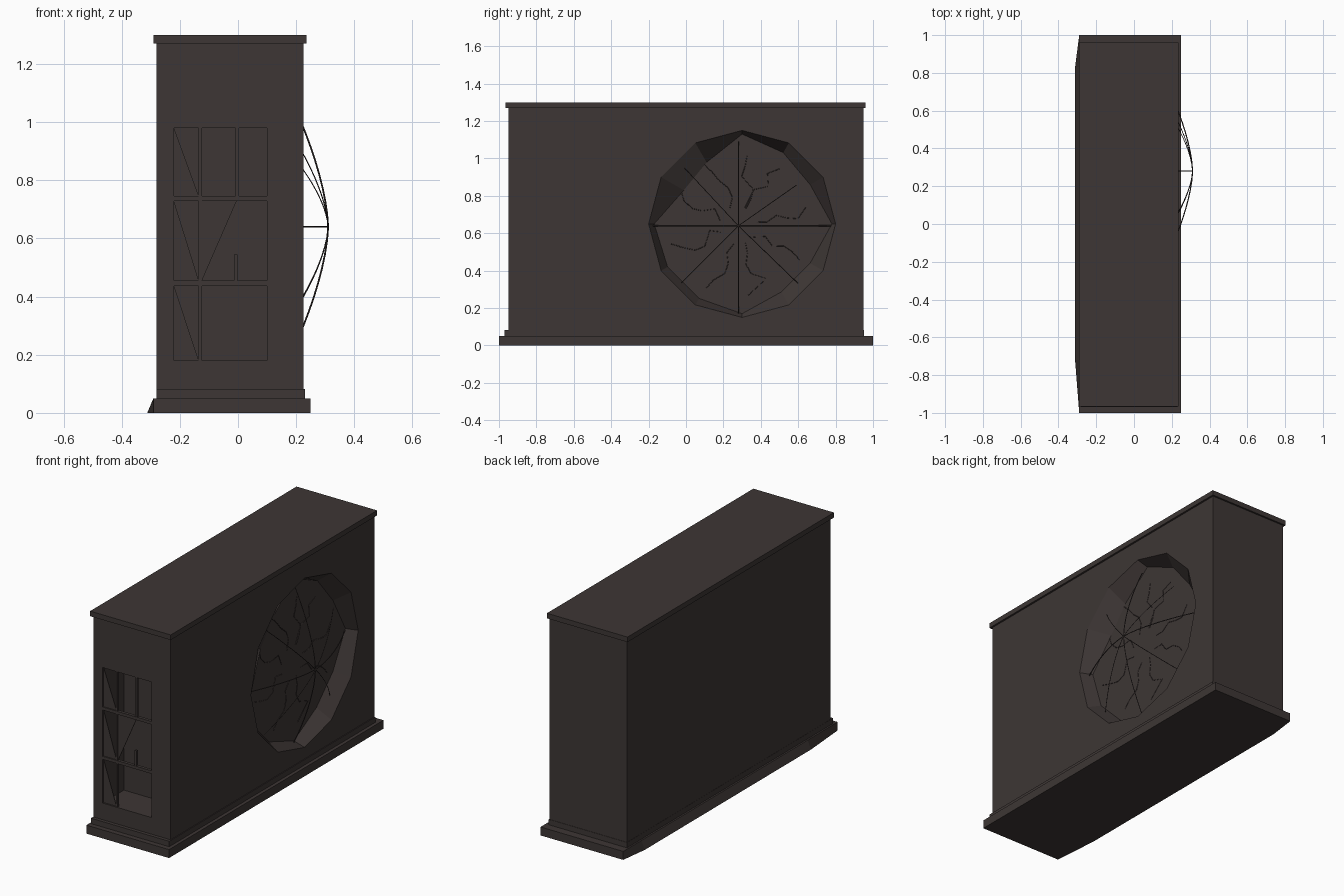
import bpy, bmesh, math, random

random.seed(4)
old = bpy.data.objects.get("Cube")
if old:
    bpy.data.objects.remove(old, do_unlink=True)

mat = bpy.data.materials.new("dark umber")
mat.use_nodes = True
COLOUR = (0.047, 0.037, 0.035, 1)
mat.diffuse_color = COLOUR
shader = next(n for n in mat.node_tree.nodes if n.type == "BSDF_PRINCIPLED")
shader.inputs["Base Color"].default_value = COLOUR
shader.inputs["Roughness"].default_value = 0.9


def add_mesh(name, bm):
    bmesh.ops.recalc_face_normals(bm, faces=bm.faces)
    me = bpy.data.meshes.new(name)
    bm.to_mesh(me)
    bm.free()
    me.materials.append(mat)
    ob = bpy.data.objects.new(name, me)
    bpy.context.collection.objects.link(ob)
    return ob


def loft(name, rings):
    """Closed solid through rings with equal point counts."""
    bm = bmesh.new()
    loops = [[bm.verts.new(p) for p in ring] for ring in rings]
    n = len(loops[0])
    for a, b in zip(loops, loops[1:]):
        for i in range(n):
            j = (i + 1) % n
            bm.faces.new((a[i], a[j], b[j], b[i]))
    bm.faces.new(loops[0])
    bm.faces.new(loops[-1])
    return add_mesh(name, bm)


def box(name, x0, x1, y0, y1, z0, z1):
    corners = [(x0, y0), (x1, y0), (x1, y1), (x0, y1)]
    return loft(name, [[(x, y, z) for x, y in corners] for z in (z0, z1)])


def cut(target, cutter):
    cutter.hide_render = True
    mod = target.modifiers.new("cut", "BOOLEAN")
    mod.operation = "DIFFERENCE"
    mod.solver = "EXACT"
    mod.object = cutter
    bpy.context.view_layer.objects.active = target
    bpy.ops.object.modifier_apply(modifier=mod.name)
    bpy.data.objects.remove(cutter, do_unlink=True)


# Base slab, with its left-hand foot splayed outward
def slab_ring(splay, z):
    pts = [(-0.29, -1), (0.25, -1), (0.25, 1), (-0.29, 1),
           (-0.29 - splay, 0.83), (-0.29 - splay, -0.72)]
    return [(x, y, z) for x, y in pts]


loft("base_slab", [slab_ring(0.022, 0), slab_ring(0.001, 0.05)])

# Plinth and roof
box("plinth", -0.281, 0.23, -0.97, 0.952, 0.05, 0.082)
box("roof_slab", -0.29, 0.236, -0.965, 0.96, 1.27, 1.3)

# Main block with window recess and dented side wall
WALL, FLOOR, CY, CZ = 0.225, 0.155, 0.3, 0.65
body = box("body", -0.28, WALL, -0.95, 0.95, 0.045, 1.275)
cut(body, box("window_cutter", -0.22, 0.1, -1.1, -0.75, 0.18, 0.98))


def round_ring(x, radii):
    out = []
    for i, r in enumerate(radii):
        a = math.tau * i / len(radii)
        out.append((x, CY + r * math.cos(a), CZ + r * math.sin(a)))
    return out


rim = [0.5] * 12
dent = [0.48, 0.42, 0.44, 0.48, 0.38, 0.36, 0.47, 0.46, 0.46, 0.48, 0.42, 0.42]
cut(body, loft("dent_cutter", [round_ring(FLOOR, dent), round_ring(WALL, rim),
                               round_ring(WALL + 0.05, rim)]))

# Window bars
for k, z in enumerate((0.737, 0.446)):
    box(f"window_crossbar_{k}", -0.225, 0.105, -0.948, -0.93, z - 0.009, z + 0.009)
for name, x, z0, z1 in (("long_window_bar", -0.13, 0.175, 0.985),
                        ("upper_window_bar", -0.003, 0.74, 0.985),
                        ("broken_window_bar", -0.008, 0.45, 0.545)):
    box(name, x - 0.006, x + 0.006, -0.946, -0.932, z0, z1)


# Broken panes
def shard(name, pts):
    loft(name, [[(x, y, z) for x, z in pts] for y in (-0.941, -0.937)])


for k, (z0, z1) in enumerate(((0.18, 0.437), (0.455, 0.728), (0.746, 0.98))):
    shard(f"pane_shard_{k}", [(-0.22, z0), (-0.135, z0), (-0.22, z1)])
shard("middle_shard", [(-0.124, 0.455), (-0.005, 0.728), (-0.124, 0.728)])


# Crack strands bowing outward from the dented wall
def strands(name, paths, thickness):
    cu = bpy.data.curves.new(name, "CURVE")
    cu.dimensions = "3D"
    cu.bevel_depth = thickness
    cu.bevel_resolution = 0
    for path in paths:
        sp = cu.splines.new("POLY")
        sp.points.add(len(path) - 1)
        for p, co in zip(sp.points, path):
            p.co = (*co, 1)
    cu.materials.append(mat)
    bpy.context.collection.objects.link(bpy.data.objects.new(name, cu))


def on_dome(r, degrees):
    a = math.radians(degrees)
    x = 0.31 - 0.085 * (r / 0.34) ** 1.6
    return (x, 0.28 + r * math.cos(a), 0.64 + r * math.sin(a))


def ray(degrees, length):
    return [on_dome(length * i / 10, degrees) for i in range(11)]


strands("main_cracks", [ray(0, 0.51), ray(90, 0.45), ray(180, 0.49), ray(270, 0.48)], 0.003)
strands("diagonal_cracks", [ray(35, 0.38), ray(133, 0.46), ray(225, 0.43), ray(316, 0.5)], 0.002)

# Jagged hairline cracks on the dent floor
jagged = []
for degrees in (18, 60, 75, 110, 155, 200, 245, 290, 335):
    path = []
    for i in range(6):
        x, y, z = on_dome(0.1 + 0.055 * i, degrees + random.uniform(-13, 13))
        path.append((FLOOR + 0.001, y, z))
    jagged.append(path)
strands("hairline_cracks", jagged, 0.002)
